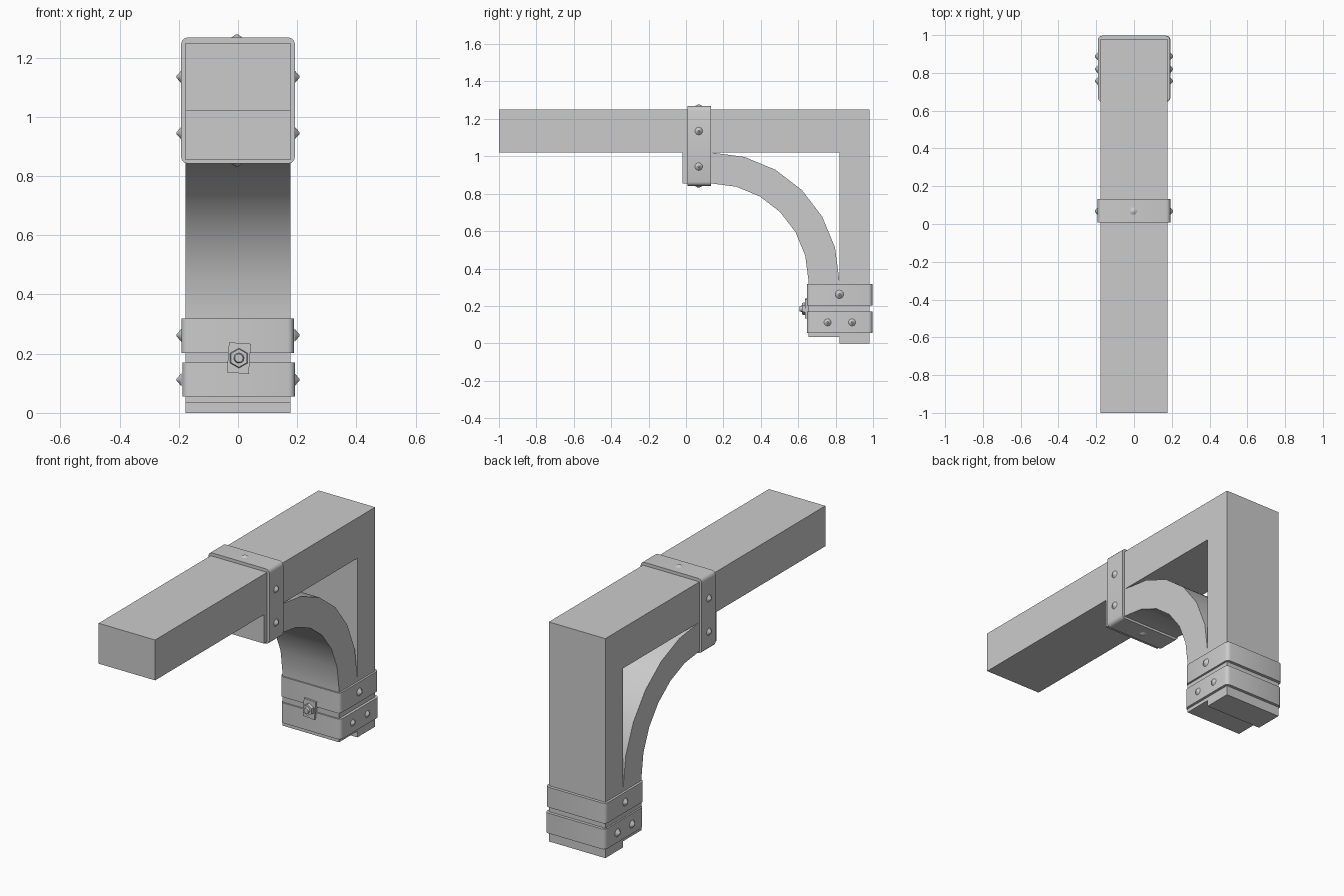
import bpy, bmesh, math
from mathutils import Vector, Matrix

cube = bpy.data.objects.get("Cube")
if cube:
    bpy.data.objects.remove(cube)

grey = bpy.data.materials.new("plain grey")
grey.use_nodes = True
COLOUR = (0.6, 0.6, 0.6, 1)
grey.diffuse_color = COLOUR
grey.node_tree.nodes["Principled BSDF"].inputs["Base Color"].default_value = COLOUR


def finish(name, bm):
    bmesh.ops.recalc_face_normals(bm, faces=bm.faces)
    mesh = bpy.data.meshes.new(name)
    bm.to_mesh(mesh)
    bm.free()
    mesh.materials.append(grey)
    obj = bpy.data.objects.new(name, mesh)
    bpy.context.collection.objects.link(obj)
    bpy.ops.object.select_all(action='DESELECT')
    bpy.context.view_layer.objects.active = obj
    obj.select_set(True)
    bpy.ops.object.shade_smooth_by_angle(angle=math.radians(40))
    return obj


def extrude_profile(name, points, direction):
    """Close a flat outline and sweep it along a direction."""
    bm = bmesh.new()
    face = bm.faces.new([bm.verts.new(p) for p in points])
    swept = bmesh.ops.extrude_face_region(bm, geom=[face])
    verts = [g for g in swept["geom"] if isinstance(g, bmesh.types.BMVert)]
    bmesh.ops.translate(bm, verts=verts, vec=direction)
    return finish(name, bm)


def rounded(u0, u1, v0, v1, r=0.022, steps=3):
    """Outline of a rectangle with rounded corners."""
    corners = [(u1 - r, v1 - r), (u0 + r, v1 - r), (u0 + r, v0 + r), (u1 - r, v0 + r)]
    return [(u + r * math.cos(a), v + r * math.sin(a))
            for k, (u, v) in enumerate(corners)
            for a in [math.pi / 2 * (k + i / steps) for i in range(steps + 1)]]


def cone(name, base, axis, r1, r2, depth, sides):
    """Tapered disc standing on base and pointing along axis."""
    bm = bmesh.new()
    turn = Vector(axis).to_track_quat('Z', 'Y').to_matrix().to_4x4()
    place = Matrix.Translation(base) @ turn @ Matrix.Translation((0, 0, depth / 2))
    bmesh.ops.create_cone(bm, cap_ends=True, segments=sides, radius1=r1,
                          radius2=r2, depth=depth, matrix=place)
    return finish(name, bm)


# Beam and post as one L-shaped timber
HALF = 0.178
timber = [(-1, 1.02), (-1, 1.25), (0.98, 1.25), (0.98, 0), (0.82, 0), (0.82, 1.02)]
extrude_profile("beam_and_post", [(-HALF, y, z) for y, z in timber], (2 * HALF, 0, 0))

# Curved brace: straight ends joined by a quarter arc
CY, CZ, ARC = 0.135, 0.335, 6


def arc(radius):
    angles = [math.pi / 2 * i / ARC for i in range(ARC + 1)]
    return [(CY + radius * math.sin(a), CZ + radius * math.cos(a)) for a in angles]


brace = ([(-0.02, 1.02)] + arc(0.685) + [(0.82, 0.035), (0.655, 0.035)]
         + arc(0.52)[::-1] + [(-0.02, 0.855)])
extrude_profile("curved_brace", [(-HALF, y, z) for y, z in brace], (2 * HALF, 0, 0))

# Metal straps with rounded corners
extrude_profile("beam_strap", [(x, 0.008, z) for x, z in rounded(-0.192, 0.192, 0.842, 1.268)],
                (0, 0.125, 0))
for name, z, shift in (("lower_post_strap", 0.055, 0.003), ("upper_post_strap", 0.203, -0.001)):
    outline = rounded(-0.19 + shift, 0.19 + shift, 0.647, 0.997)
    extrude_profile(name, [(x, y, z) for x, y in outline], (0, 0, 0.115))

# Rivets, mirrored on both sides
rivets = [(0.068, 1.135), (0.068, 0.945), (0.82, 0.262), (0.757, 0.112), (0.888, 0.112)]
for side, label in ((1, "left"), (-1, "right")):
    for i, (y, z) in enumerate(rivets):
        cone(f"{label}_rivet_{i + 1}", (side * 0.19, y, z), (side, 0, 0), 0.023, 0.004, 0.017, 10)
cone("top_rivet", (-0.004, 0.068, 1.266), (0, 0, 1), 0.023, 0.004, 0.012, 10)
cone("bottom_rivet", (-0.004, 0.068, 0.844), (0, 0, -1), 0.023, 0.004, 0.012, 10)

# Bolt with its tilted backing plate, hexagonal nut and round tip
tilt = Matrix.Rotation(math.radians(4), 4, 'Y')
plate = [(-0.037, -0.051), (0.037, -0.051), (0.037, 0.051), (-0.037, 0.051)]
centre = Vector((0.003, 0.636, 0.185))
extrude_profile("bolt_plate", [centre + tilt @ Vector((x, 0, z)) for x, z in plate], (0, 0.025, 0))
cone("bolt_nut", (0.003, 0.637, 0.185), (0, -1, 0), 0.034, 0.031, 0.018, 6)
cone("bolt_tip", (0.003, 0.625, 0.185), (0, -1, 0), 0.019, 0.014, 0.018, 12)
